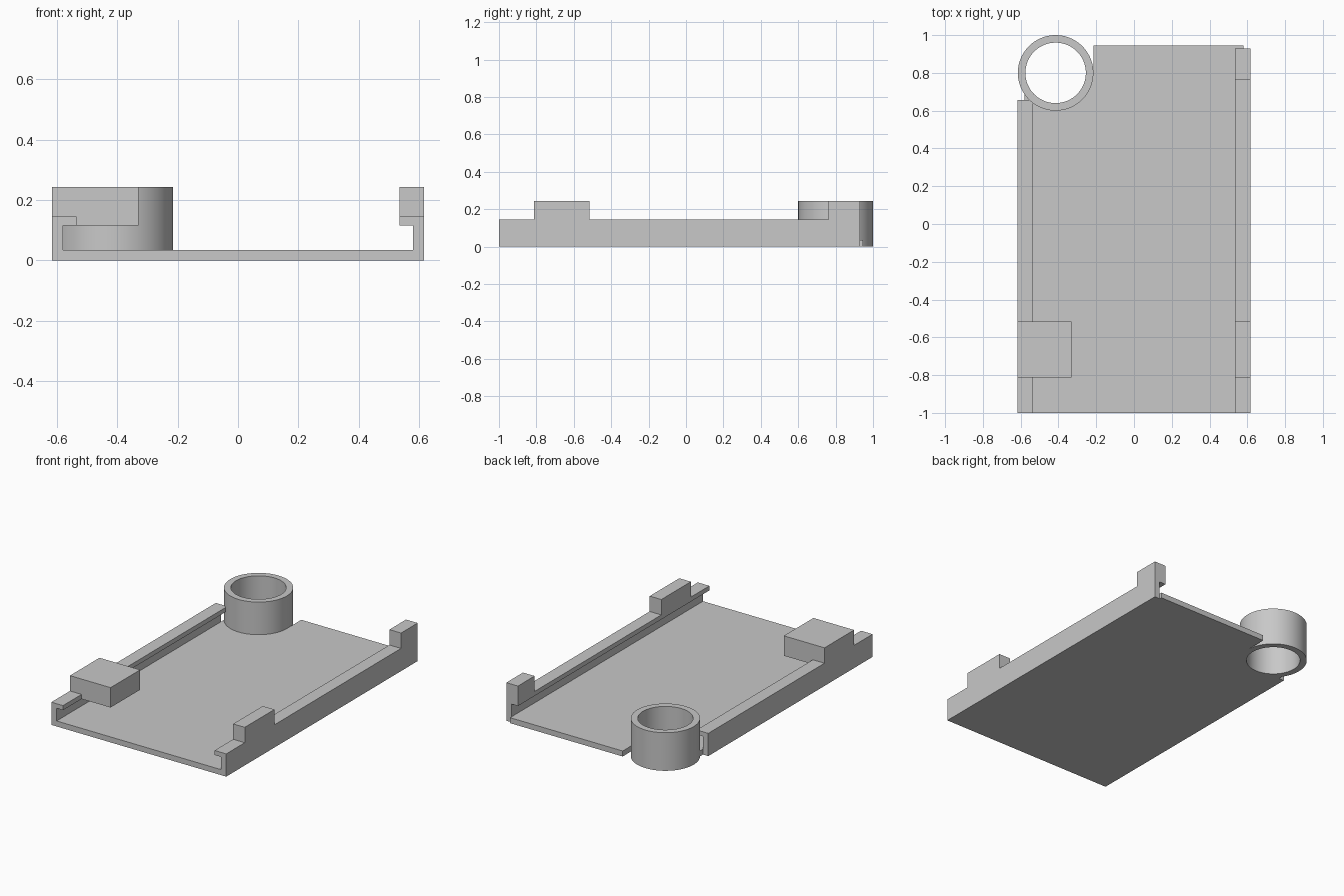
import bpy, bmesh, math

cube = bpy.data.objects.get("Cube")
if cube:
    bpy.data.objects.remove(cube, do_unlink=True)

grey = bpy.data.materials.new("plain grey")
grey.use_nodes = True
grey.diffuse_color = (0.58, 0.58, 0.58, 1)
grey.node_tree.nodes["Principled BSDF"].inputs["Base Color"].default_value = grey.diffuse_color

HALF_W, INNER, LIP = 0.617, 0.58, 0.535
FLOOR, LIP_Z, WALL_Z, TOP = 0.035, 0.116, 0.145, 0.243
RING_X, RING_Y, RING_R, BORE_R = -0.415, 0.80, 0.20, 0.16


def prism(name, outline, start, end, axis):
    """Extrude a closed outline: (x, z) along y, or (x, y) along z."""
    def place(p, t):
        return (p[0], t, p[1]) if axis == "y" else (p[0], p[1], t)
    bm = bmesh.new()
    face = bm.faces.new([bm.verts.new(place(p, start)) for p in outline])
    grown = bmesh.ops.extrude_face_region(bm, geom=[face])
    for v in grown["geom"]:
        if isinstance(v, bmesh.types.BMVert):
            v.co[1 if axis == "y" else 2] = end
    bmesh.ops.recalc_face_normals(bm, faces=bm.faces)
    mesh = bpy.data.meshes.new(name)
    bm.to_mesh(mesh)
    bm.free()
    mesh.materials.append(grey)
    obj = bpy.data.objects.new(name, mesh)
    bpy.context.collection.objects.link(obj)
    return obj


def arc(radius, a0, a1, steps):
    return [(RING_X + radius * math.cos(a0 + (a1 - a0) * i / steps),
             RING_Y + radius * math.sin(a0 + (a1 - a0) * i / steps))
            for i in range(steps + 1)]


# Floor plate, its back right corner scooped out around the ring
scoop_end = -math.acos((-INNER - RING_X) / RING_R)
scoop = arc(RING_R - 0.005, 0, scoop_end, 32)
prism("floor_plate",
      [(-INNER, -1), (INNER, -1), (INNER, 0.945), (RING_X + RING_R, 0.945),
       (RING_X + RING_R, RING_Y)] + scoop + [(-INNER, scoop[-1][1])],
      0, FLOOR, "z")


# Side rails with an inward lip, and raised stops growing out of them
def rail(name, side, y_end):
    outline = [(INNER, 0), (HALF_W, 0), (HALF_W, WALL_Z), (LIP, WALL_Z),
               (LIP, LIP_Z), (INNER, LIP_Z)]
    prism(name, [(side * x, z) for x, z in outline], -1, y_end, "y")


def stop(name, side, inner_x, y0, y1, base):
    outline = [(inner_x, base), (HALF_W, base), (HALF_W, TOP), (inner_x, TOP)]
    prism(name, [(side * x, z) for x, z in outline], y0, y1, "y")


rail("left_rail", 1, 0.93)
rail("right_rail", -1, 0.657)
stop("left_front_stop", 1, LIP, -0.813, -0.515, WALL_Z)
stop("left_back_stop", 1, LIP, 0.762, 0.93, WALL_Z)

# Wide stop on the right overhangs the floor past the lip
stop("right_wide_stop", -1, LIP, -0.813, -0.515, WALL_Z)
prism("right_stop_overhang",
      [(-LIP, LIP_Z), (-0.33, LIP_Z), (-0.33, TOP), (-LIP, TOP)],
      -0.813, -0.515, "y")

# Open ring: one rectangular section spun about its axis
bm = bmesh.new()
section = [bm.verts.new((RING_X + r, RING_Y, z)) for r, z in
           ((BORE_R, 0), (RING_R, 0), (RING_R, TOP), (BORE_R, TOP))]
edges = [bm.edges.new((section[i], section[(i + 1) % 4])) for i in range(4)]
bmesh.ops.spin(bm, geom=section + edges, cent=(RING_X, RING_Y, 0), axis=(0, 0, 1),
               angle=math.tau, steps=96)
bmesh.ops.remove_doubles(bm, verts=bm.verts, dist=0.0001)
bmesh.ops.recalc_face_normals(bm, faces=bm.faces)
mesh = bpy.data.meshes.new("ring")
bm.to_mesh(mesh)
bm.free()
mesh.materials.append(grey)
ring = bpy.data.objects.new("ring", mesh)
bpy.context.collection.objects.link(ring)
bpy.context.view_layer.objects.active = ring
ring.select_set(True)
bpy.ops.object.shade_smooth_by_angle(angle=math.radians(30))
